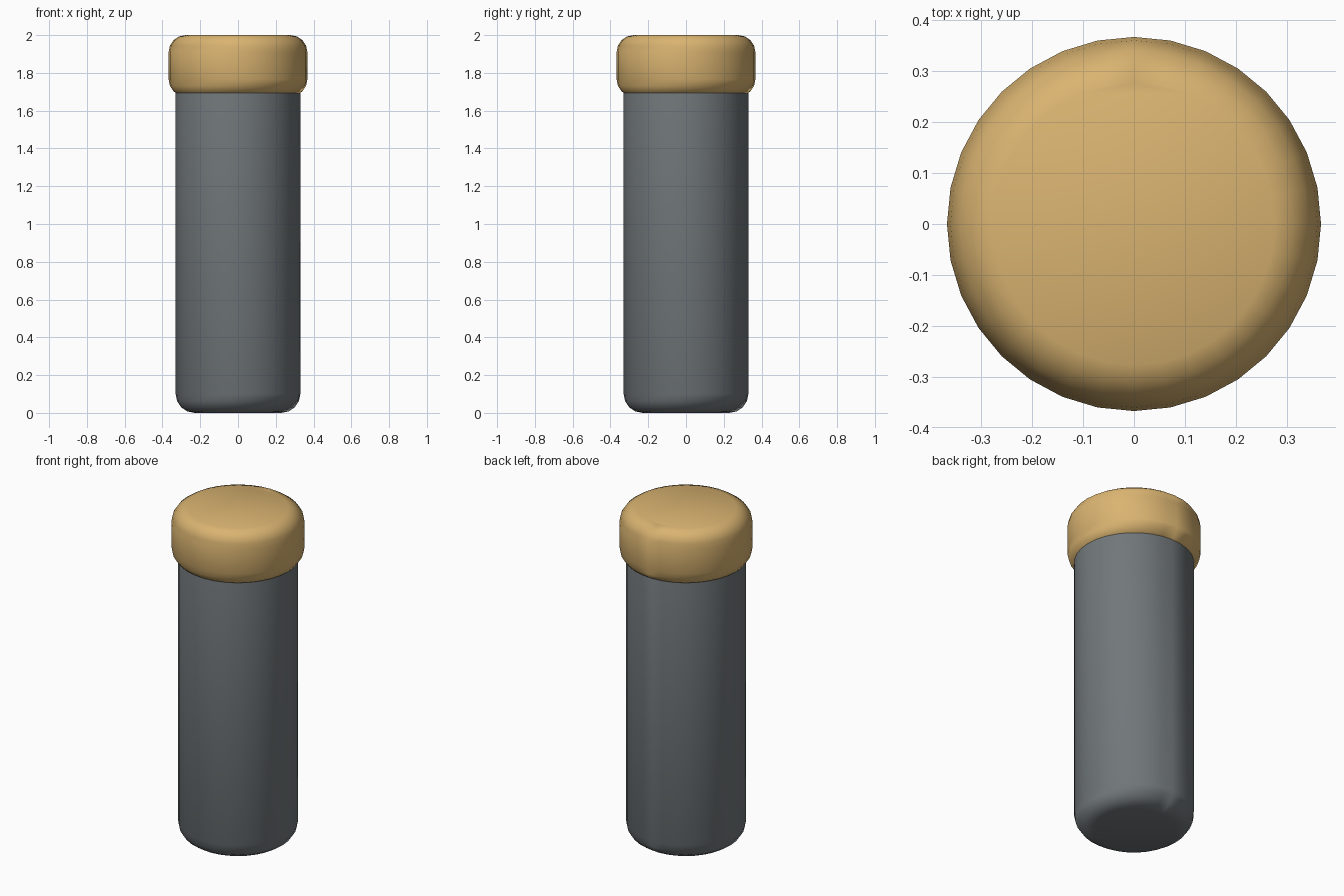
import bpy

cube = bpy.data.objects.get("Cube")
if cube:
    bpy.data.objects.remove(cube, do_unlink=True)


def material(name, color):
    mat = bpy.data.materials.new(name)
    mat.use_nodes = True
    mat.diffuse_color = (*color, 1)
    mat.node_tree.nodes["Principled BSDF"].inputs["Base Color"].default_value = (*color, 1)
    return mat


def rounded_cylinder(name, radius, bottom, top, rounding, mat):
    bpy.ops.mesh.primitive_cylinder_add(
        vertices=32, radius=radius, depth=top - bottom,
        location=(0, 0, (top + bottom) / 2))
    obj = bpy.context.object
    obj.name = name
    obj.data.materials.append(mat)
    # Round only the two rims
    bevel = obj.modifiers.new("rounded_rims", "BEVEL")
    bevel.width = rounding
    bevel.segments = 4
    bevel.limit_method = "ANGLE"
    bevel.angle_limit = 1.0
    bevel.harden_normals = True
    bpy.ops.object.modifier_apply(modifier=bevel.name)
    bpy.ops.object.shade_smooth_by_angle(angle=0.7)
    return obj


slate = material("slate grey", (0.165, 0.185, 0.195))
tan = material("warm tan", (0.70, 0.456, 0.165))

# Tall container body, its upper rim tucked inside the cap
rounded_cylinder("body", 0.33, 0, 1.85, 0.1, slate)

# Slightly wider lid
rounded_cylinder("cap", 0.367, 1.675, 2, 0.09, tan)
